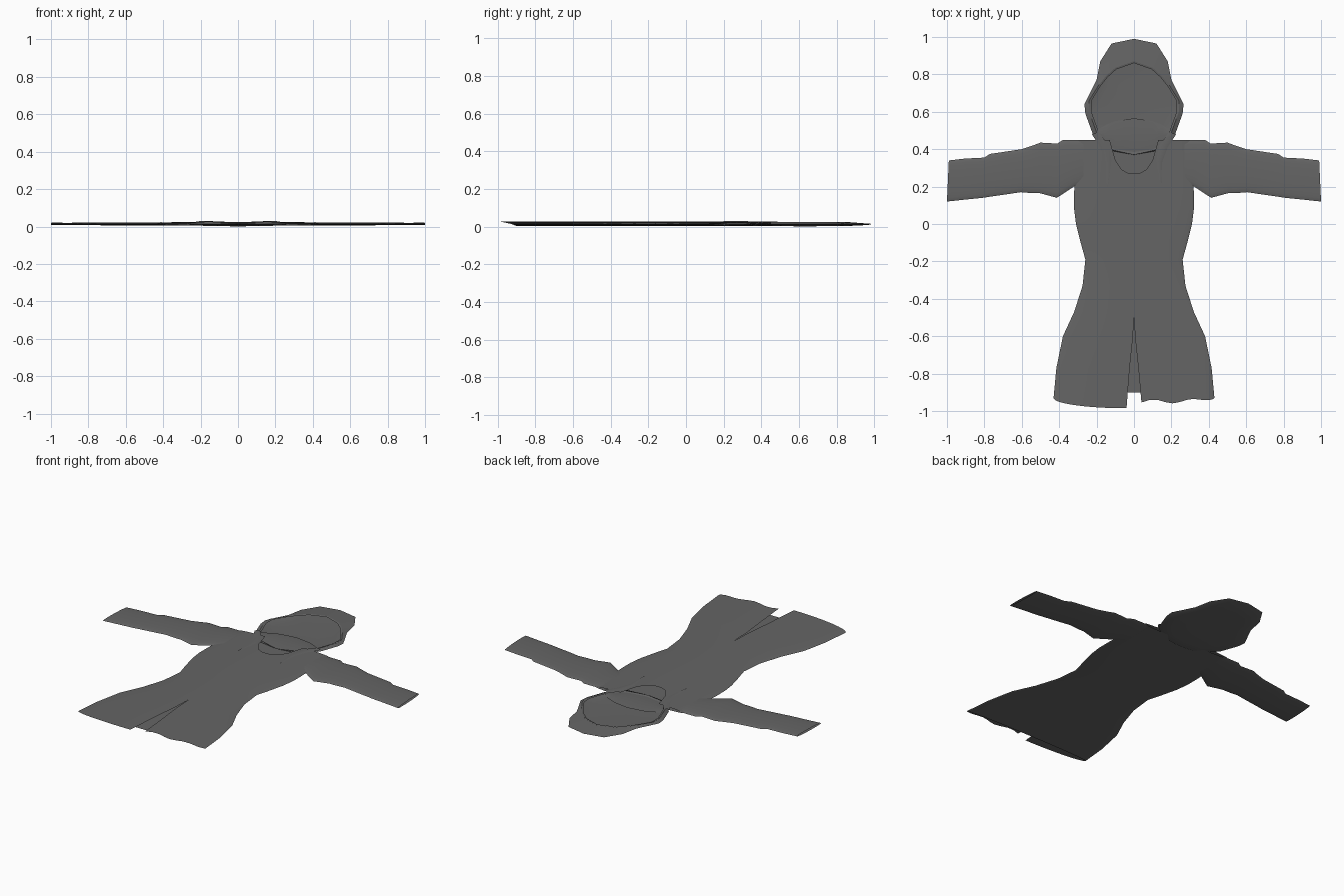
import bpy, bmesh, math

cube = bpy.data.objects.get("Cube")
if cube:
    bpy.data.objects.remove(cube, do_unlink=True)

# One dark cloth colour for the whole garment
cloth = bpy.data.materials.new("dark_grey_cloth")
cloth.use_nodes = True
colour = (0.13, 0.13, 0.13, 1)
cloth.diffuse_color = colour
shader = next(n for n in cloth.node_tree.nodes if n.type == 'BSDF_PRINCIPLED')
shader.inputs["Base Color"].default_value = colour
shader.inputs["Roughness"].default_value = 0.9


def loft(name, rings, closed=False, flip=False):
    """Skin a list of equal-length point rings into a cloth surface."""
    bm = bmesh.new()
    rows = [[bm.verts.new(p) for p in ring] for ring in rings]
    n = len(rows[0])
    for a, b in zip(rows, rows[1:]):
        for i in range(n if closed else n - 1):
            j = (i + 1) % n
            quad = (a[i], a[j], b[j], b[i])
            bm.faces.new(quad[::-1] if flip else quad)
    bmesh.ops.remove_doubles(bm, verts=bm.verts, dist=0.0001)
    mesh = bpy.data.meshes.new(name)
    bm.to_mesh(mesh)
    bm.free()
    mesh.materials.append(cloth)
    obj = bpy.data.objects.new(name, mesh)
    bpy.context.collection.objects.link(obj)
    for o in bpy.context.selected_objects:
        o.select_set(False)
    obj.select_set(True)
    bpy.context.view_layer.objects.active = obj
    bpy.ops.object.shade_smooth_by_angle(angle=math.radians(50))
    return obj


# Coat body: open rings running from one front edge round the back to the other
STEPS = 56


def neck_height(x, front):
    x = abs(x)
    if x > 0.13:
        return 0.45
    low = 0.27 if front else 0.40
    return low + (0.43 - low) * (x / 0.13) ** 3


def body_ring(y, width, lift=0.0, hem=0.0):
    ring = []
    split = 0.04 * max(0.0, (-0.55 - y) / 0.38)
    for i in range(STEPS + 1):
        a = math.pi / 2 - 2 * math.pi * i / STEPS
        c, s = math.cos(a), math.sin(a)
        side = 1 if i < STEPS / 2 else -1
        gap = split * max(0.0, s)
        x = side * (gap + (width - gap) * abs(c))
        py = y
        if lift:
            py = y + lift * (neck_height(x, s > 0) - y)
        if hem:
            drop = 0.055 if side < 0 else 0.02 + 0.012 * math.cos(x * 30)
            py -= hem * drop * s if s > 0 else hem * 0.03 * s
        ring.append((x, py, 0.0145 + 0.0115 * s))
    return ring


stations = [(-0.93, 0.43), (-0.77, 0.415), (-0.60, 0.38), (-0.47, 0.32),
            (-0.33, 0.275), (-0.19, 0.26), (-0.10, 0.285), (0.0, 0.31),
            (0.08, 0.32), (0.17, 0.32)]
rings = [body_ring(y, w, hem=1.0 if k == 0 else 0) for k, (y, w) in enumerate(stations)]
rings += [body_ring(0.17, w, lift=f) for f, w in ((0.3, 0.315), (0.7, 0.31), (1.0, 0.30))]
loft("coat_body", rings, flip=True)

# Sleeves: flattened tubes with creased edges; (x, lower edge, upper edge)
sleeve = [(0.27, 0.22, 0.45), (0.32, 0.20, 0.45), (0.38, 0.16, 0.45),
          (0.41, 0.14, 0.43), (0.50, 0.165, 0.435), (0.54, 0.165, 0.42),
          (0.60, 0.17, 0.40), (0.70, 0.155, 0.385), (0.77, 0.145, 0.375),
          (0.80, 0.14, 0.355), (0.90, 0.13, 0.35), (0.99, 0.12, 0.34)]
for side, label in ((1, "left"), (-1, "right")):
    rings = []
    for k, (x, lo, hi) in enumerate(sleeve):
        depth = 0.009 - 0.0003 * k + 0.0008 * (k % 2)
        ring = []
        for i in range(20):
            a = 2 * math.pi * i / 20
            lean = 0.01 * (1 - math.sin(a)) / 2 * k / 11
            ring.append((side * (x + lean), (lo + hi) / 2 + (hi - lo) / 2 * math.sin(a),
                         0.014 + depth * math.cos(a)))
        rings.append(ring)
    loft(label + "_sleeve", rings, closed=True, flip=side > 0)

# Hood: rim of the opening, widest outline, then the back shell shrinking inward
outline = [(0, 0.99), (0.12, 0.965), (0.18, 0.87), (0.20, 0.77), (0.265, 0.64),
           (0.26, 0.59), (0.22, 0.48), (0.14, 0.395), (0, 0.37)]
opening = [(0, 0.87), (0.10, 0.835), (0.15, 0.79), (0.19, 0.74), (0.24, 0.66),
           (0.24, 0.60), (0.20, 0.49), (0.135, 0.40), (0, 0.37)]


def hood_ring(half, z, shrink=1.0):
    full = half + [(-x, y) for x, y in half[-2:0:-1]]
    return [(x * shrink, 0.62 + (y - 0.62) * shrink, z) for x, y in full]


hood_rings = [hood_ring(opening, 0.023), hood_ring(outline, 0.014),
              hood_ring(outline, 0.008, 0.93), hood_ring(outline, 0.004, 0.7),
              hood_ring(outline, 0.002, 0.35), hood_ring(outline, 0.001, 0.0)]
hood_rings[0][8] = (0, 0.37, 0.014)
loft("hood", hood_rings, closed=True)

# Raised edge round the hood opening
face = opening[:-1]
edge = [(-x, y) for x, y in face[:0:-1]] + face
loft("hood_edge", [[(x, y, 0.0235) for x, y in edge],
                   [(x * 0.95, 0.62 + (y - 0.62) * 0.96, 0.021) for x, y in edge]], flip=True)

# Folded cloth at the base of the hood
fold_x = [-0.20, -0.15, -0.10, 0, 0.10, 0.15, 0.20]
fold_top = [0.50, 0.53, 0.55, 0.565, 0.55, 0.53, 0.50]
fold_low = [0.48, 0.42, 0.40, 0.385, 0.40, 0.42, 0.48]
loft("collar_fold", [
    [(x, y, 0.011) for x, y in zip(fold_x, fold_low)],
    [(x, (a + b) / 2, 0.016) for x, a, b in zip(fold_x, fold_top, fold_low)],
    [(x, y, 0.010) for x, y in zip(fold_x, fold_top)]])

# Narrow lapels where the hood meets the front of the coat
inner = [(0.19, 0.49), (0.135, 0.42), (0.12, 0.34), (0.14, 0.20)]
outer = [(0.225, 0.48), (0.18, 0.41), (0.15, 0.33), (0.145, 0.20)]
for side, label in ((1, "left"), (-1, "right")):
    loft(label + "_lapel", [[(side * x, y, 0.0262) for x, y in inner],
                            [(side * (a[0] + b[0]) / 2, (a[1] + b[1]) / 2, 0.0285)
                             for a, b in zip(inner, outer)],
                            [(side * x, y, 0.0255) for x, y in outer]], flip=side > 0)
